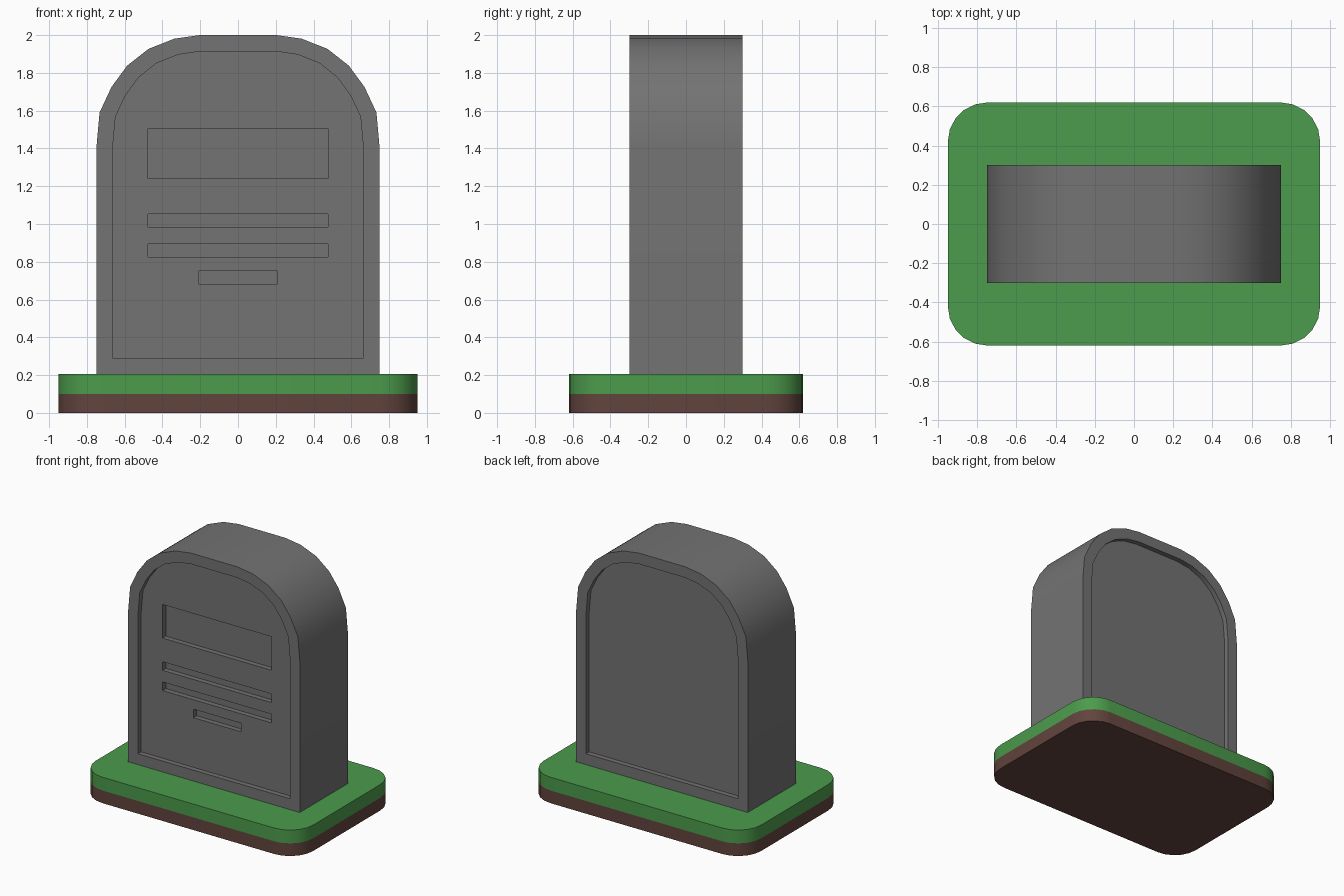
import bpy, bmesh, math

if "Cube" in bpy.data.objects:
    bpy.data.objects.remove(bpy.data.objects["Cube"])


def srgb(*rgb):
    return [((c / 255 + 0.055) / 1.055) ** 2.4 for c in rgb] + [1.0]


def material(name, *rgb):
    m = bpy.data.materials.new(name)
    m.diffuse_color = srgb(*rgb)
    m.use_nodes = True
    m.node_tree.nodes["Principled BSDF"].inputs["Base Color"].default_value = m.diffuse_color
    return m


STONE = material("grey stone", 115, 115, 115)
GRASS = material("green grass", 76, 155, 76)
SOIL = material("brown soil", 98, 68, 61)


def finish(bm, name, mat):
    bmesh.ops.recalc_face_normals(bm, faces=bm.faces)
    me = bpy.data.meshes.new(name)
    bm.to_mesh(me)
    bm.free()
    ob = bpy.data.objects.new(name, me)
    bpy.context.collection.objects.link(ob)
    me.materials.append(mat)
    return ob


def extrude(points, offset):
    bm = bmesh.new()
    face = bm.faces.new([bm.verts.new(p) for p in points])
    ext = bmesh.ops.extrude_face_region(bm, geom=[face])["geom"]
    bmesh.ops.translate(bm, vec=offset, verts=[g for g in ext if isinstance(g, bmesh.types.BMVert)])
    bmesh.ops.recalc_face_normals(bm, faces=bm.faces)
    return bm


def smooth(ob):
    bpy.ops.object.select_all(action="DESELECT")
    ob.select_set(True)
    bpy.context.view_layer.objects.active = ob
    bpy.ops.object.shade_smooth_by_angle(angle=math.radians(30))


# rounded ground slab: soil below, grass above
def slab(name, z0, z1, mat, hx=0.95, hy=0.62, r=0.2, n=5):
    pts = []
    for k, (sx, sy) in enumerate([(1, 1), (-1, 1), (-1, -1), (1, -1)]):
        for i in range(n + 1):
            a = math.radians(90) * (k + i / n)
            pts.append((sx * (hx - r) + r * math.cos(a), sy * (hy - r) + r * math.sin(a), z0))
    smooth(finish(extrude(pts, (0, 0, z1 - z0)), name, mat))


slab("soil_base", 0.0, 0.1, SOIL)
slab("grass_layer", 0.1, 0.205, GRASS)

# headstone: arched profile with recessed panels front and back
half = [(0.75, 0.205), (0.75, 1.4), (0.733, 1.59), (0.67, 1.725), (0.587, 1.838),
        (0.474, 1.927), (0.337, 1.981), (0.205, 2.0)]
outline = half + [(-x, z) for x, z in reversed(half)]
bm = extrude([(x, -0.3, z) for x, z in outline], (0, 0.6, 0))
panels = [f for f in bm.faces if abs(f.normal.y) > 0.9]
bmesh.ops.inset_individual(bm, faces=panels, thickness=0.086, use_even_offset=True)
for f in panels:
    ext = bmesh.ops.extrude_discrete_faces(bm, faces=[f])["faces"][0]
    s = 1 if ext.normal.y < 0 else -1
    bmesh.ops.translate(bm, vec=(0, 0.04 * s, 0), verts=ext.verts)
stone = finish(bm, "headstone", STONE)

# sunken inscription bars, cut into the front panel
bm = bmesh.new()
for hx, z0, z1 in [(0.477, 1.24, 1.505), (0.477, 0.985, 1.053), (0.477, 0.825, 0.893), (0.208, 0.683, 0.75)]:
    vs = bmesh.ops.create_cube(bm, size=1)["verts"]
    bmesh.ops.scale(bm, vec=(2 * hx, 0.2, z1 - z0), verts=vs)
    bmesh.ops.translate(bm, vec=(0, -0.32, (z0 + z1) / 2), verts=vs)
cutter = finish(bm, "inscription_cutter", STONE)
cutter.hide_render = True
mod = stone.modifiers.new("inscription", "BOOLEAN")
mod.operation = "DIFFERENCE"
mod.solver = "EXACT"
mod.object = cutter
bpy.context.view_layer.objects.active = stone
bpy.ops.object.modifier_apply(modifier=mod.name)
bpy.data.objects.remove(cutter)
smooth(stone)
